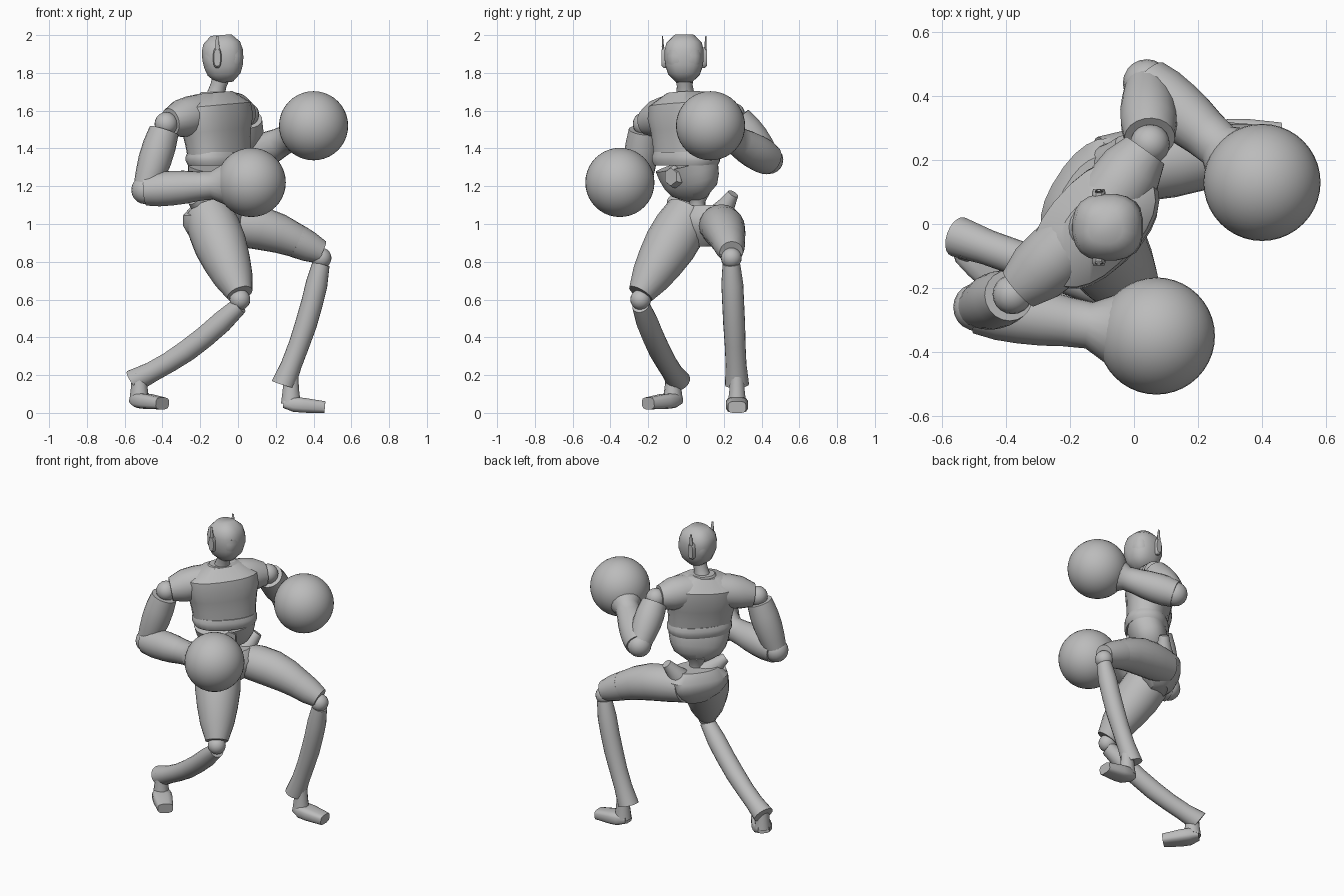
import bpy, bmesh
from math import cos, sin, pi, copysign, radians
from mathutils import Vector

if "Cube" in bpy.data.objects:
    bpy.data.objects.remove(bpy.data.objects["Cube"])

COLOUR = (.5, .5, .5, 1)
grey = bpy.data.materials.new("plain grey")
grey.use_nodes = True
grey.diffuse_color = COLOUR
grey.node_tree.nodes["Principled BSDF"].inputs["Base Color"].default_value = COLOUR


def point(x, y, z):
    return Vector((x, y, z))


def finish(name, mesh_builder, angle):
    """Turn a bmesh into a smooth shaded grey object."""
    bmesh.ops.recalc_face_normals(mesh_builder, faces=mesh_builder.faces)
    mesh = bpy.data.meshes.new(name)
    mesh_builder.to_mesh(mesh)
    mesh_builder.free()
    mesh.materials.append(grey)
    part = bpy.data.objects.new(name, mesh)
    bpy.context.collection.objects.link(part)
    bpy.ops.object.select_all(action="DESELECT")
    bpy.context.view_layer.objects.active = part
    part.select_set(True)
    bpy.ops.object.shade_smooth_by_angle(angle=radians(angle))


def loft(name, start, end, across, wide, deep, profile,
         bow=point(0, 0, 0), sides=20, square=1, angle=40):
    """Skin evenly spaced rings from start to end, each scaled by the profile."""
    builder, rings = bmesh.new(), []
    axis = (end - start).normalized()
    side = (across - axis * across.dot(axis)).normalized()
    other = axis.cross(side)
    for index, scale in enumerate(profile):
        along = index / (len(profile) - 1)
        centre = start.lerp(end, along) + bow * sin(pi * along)
        ring = []
        for step in range(sides):
            turn = 2 * pi * (step + .5) / sides
            c, s = cos(turn), sin(turn)
            offset = side * wide * copysign(abs(c) ** square, c)
            offset += other * deep * copysign(abs(s) ** square, s)
            ring.append(builder.verts.new(centre + offset * scale))
        rings.append(ring)
    for low, high in zip(rings, rings[1:]):
        for step in range(sides):
            after = (step + 1) % sides
            builder.faces.new((low[step], low[after], high[after], high[step]))
    builder.faces.new(rings[0])
    builder.faces.new(rings[-1])
    finish(name, builder, angle)


def limb(name, start, end, radius, profile, bow=point(0, 0, 0)):
    """Round tube between two joints."""
    loft(name, start, end, point(.2, 1, .1), radius, radius, profile, bow)


def ball(name, centre, radius, segments=20):
    builder = bmesh.new()
    bmesh.ops.create_uvsphere(builder, u_segments=segments, v_segments=segments // 2, radius=radius)
    bmesh.ops.translate(builder, verts=builder.verts, vec=centre)
    finish(name, builder, 40)


# Directions: the head looks along x, the torso and pelvis are each twisted
X, Y, Z = point(1, 0, 0), point(0, 1, 0), point(0, 0, 1)
torso_left, torso_front = point(.68, .73, 0), point(.73, -.68, 0)
pelvis_left = point(.54, .84, 0)

# Head with a recessed visor and aerials on the ear pads
head = point(-.09, -.01, 1.88)
loft("head", head + point(.02, 0, -.13), head + Z * .12, Y, .105, .11,
     (.4, .8, .94, 1, 1, .9, .5), square=.8, angle=50)
loft("visor", head + point(.01, 0, -.05), head + point(.01, 0, .04), Y, .097, .107,
     (.9, 1, 1, .97), square=.6, angle=25)
for name, sign in (("left", 1), ("right", -1)):
    outward = Y * sign
    ear = head + outward * .105 - X * .02
    loft(name + "_ear_pad", ear - outward * .02, ear + outward * .015, X, .022, .055,
         (1, 1, 1, .8), sides=12, square=.7)
    loft(name + "_ear_aerial", ear + outward * .005, ear + outward * .01 + Z * .115,
         X, .016, .008, (1, .8, .4), sides=8)

# Neck and torso
neck = point(-.13, 0, 1.64)
limb("neck", neck, head - Z * .1, .06, (1, .8, .7, .8))
loft("collar", neck, neck + Z * .06, torso_left, .1, .085, (1, .95, .7))
waist = point(-.1, 0, 1.32)
loft("chest", waist + Z * .04, neck + Z * .055, torso_left, .23, .145,
     (.84, .87, .92, 1, .97, .5), sides=24, square=.85)
loft("chest_band", waist - Z * .01, waist + Z * .06, torso_left, .2, .135,
     (.93, 1, 1, .95), sides=24, square=.85)
stem = point(-.12, .06, 1.09)
loft("belly", waist, stem + Z * .04, torso_left, .19, .12,
     (1, .97, .9, .75, .3), sides=24, square=.85)
plate = waist - Z * .07 + torso_front * .08
loft("belly_plate", plate, plate + torso_front * .04, torso_left, .06, .06,
     (1, 1, .8), sides=6, angle=20)
limb("waist_stem", stem - Z * .08, stem + Z * .08, .07, (1, .6, .6, 1))

# Pelvis
pelvis = point(-.13, .08, 1)
loft("pelvis", pelvis - Z * .12, pelvis + Z * .1, pelvis_left, .2, .13,
     (.4, .8, 1, 1, .7), sides=24, square=.85)

# Joints of each side
joints = {
    "left": dict(
        shoulder=point(.05, .25, 1.58), elbow=point(.04, .44, 1.34),
        glove=point(.4, .13, 1.52), hip=point(-.1, .17, 1), knee=point(.44, .24, .82),
        heel=point(.24, .27, 0), toes=point(1, 0, 0), crest=point(-.03, .25, 1.16),
        thigh_size=.115, thigh_bow=Z * .04, shin_bow=X * .02),
    "right": dict(
        shoulder=point(-.38, -.22, 1.53), elbow=point(-.49, -.26, 1.18),
        glove=point(.07, -.35, 1.22), hip=point(-.16, .02, 1.06), knee=point(.01, -.24, .6),
        heel=point(-.55, -.04, .02), toes=point(.68, -.73, 0), crest=point(-.24, -.08, 1.13),
        thigh_size=.14, thigh_bow=Z * 0, shin_bow=Z * -.04),
}
for name, joint in joints.items():
    shoulder, elbow, glove = joint["shoulder"], joint["elbow"], joint["glove"]
    hip, knee, heel, toes = joint["hip"], joint["knee"], joint["heel"], joint["toes"]

    # Arm: shoulder sleeve, ball joints, tapering tubes and a cuff inside the glove
    limb(name + "_sleeve", neck - Z * .05, shoulder.lerp(neck, .08), .105, (1, 1, 1, .95, .7),
         Z * .01)
    ball(name + "_shoulder", shoulder, .062)
    limb(name + "_upper_arm", shoulder.lerp(elbow, .1), elbow, .088, (.9, 1, 1, .9, .75))
    ball(name + "_elbow", elbow, .075)
    limb(name + "_forearm", elbow, glove, .092, (.9, 1, 1, .95, .85, .8, 1.2, 1, 1))
    ball(name + "_glove", glove, .183, 40)

    # Leg: hip crest, thigh with a separate cuff, knee ball and shin
    limb(name + "_hip_crest", hip.lerp(pelvis, .2), joint["crest"], .075, (1, .9, .6, .4))
    thigh_end = knee + Z * .03
    limb(name + "_thigh", hip, thigh_end, joint["thigh_size"], (.9, 1, 1, .9, .75, .5),
         joint["thigh_bow"])
    limb(name + "_thigh_cuff", hip.lerp(thigh_end, .76) + joint["thigh_bow"] * .6, thigh_end,
         .09, (1, .9, .7))
    ball(name + "_knee", knee, .055)
    limb(name + "_shin", knee - Z * .03, heel + Z * .15, .058, (.8, 1, 1, 1, .95, .95, 1.1),
         joint["shin_bow"])

    # Foot: ankle block on a sole
    ankle = heel + toes * .04
    loft(name + "_ankle", ankle + Z * .05, ankle + Z * .19, toes, .045, .042, (1.2, 1, .9), sides=12)
    loft(name + "_foot", heel + Z * .05, heel + toes * .22 + Z * .03, Z, .04, .06,
         (.6, 1, 1, .9, .8), sides=12, square=.6)
